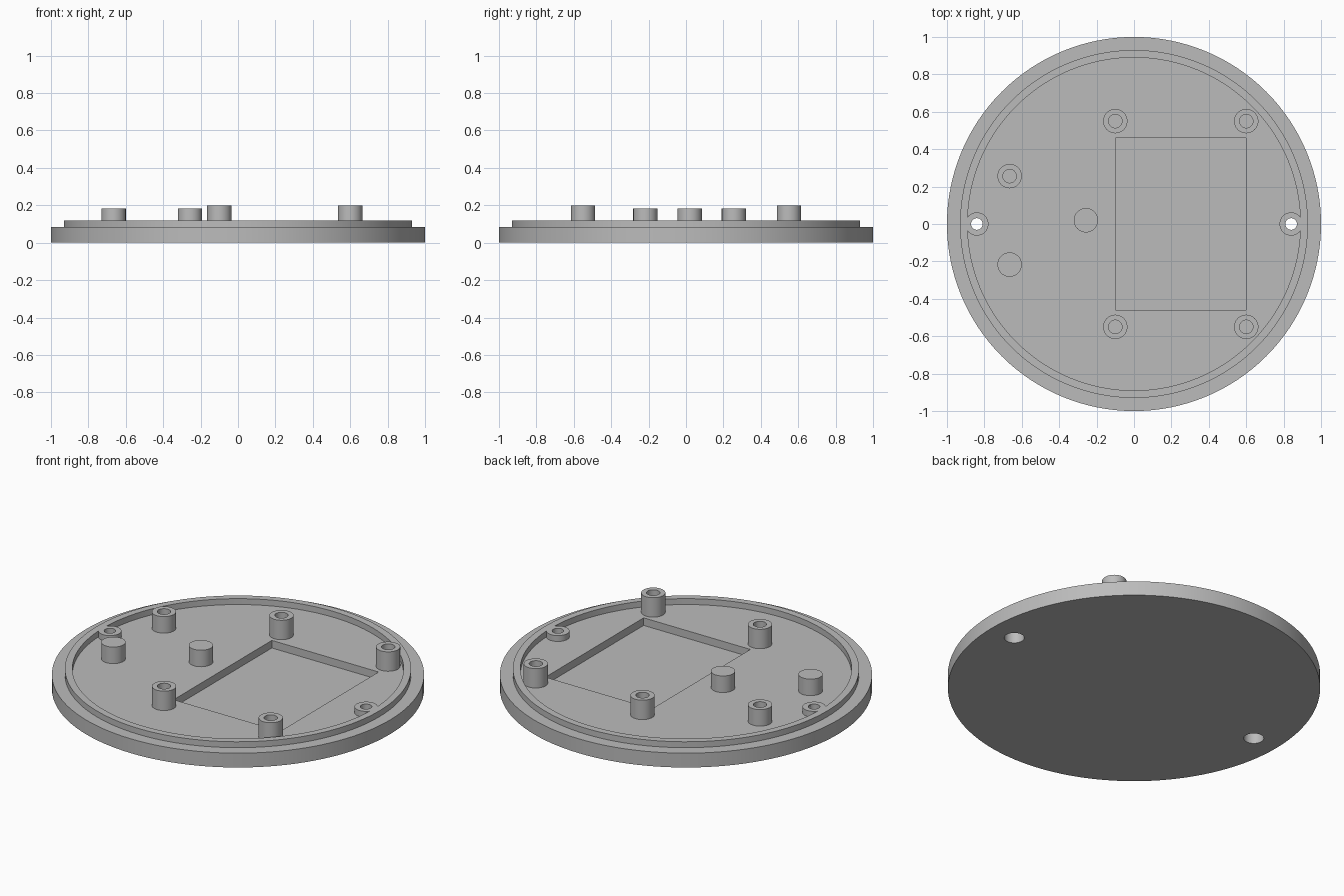
import bpy, bmesh, math

if "Cube" in bpy.data.objects:
    bpy.data.objects.remove(bpy.data.objects["Cube"])

FLOOR, RIM_TOP = 0.085, 0.12

grey = bpy.data.materials.new("plain_grey")
grey.diffuse_color = (0.5, 0.5, 0.5, 1)
grey.use_nodes = True
grey.node_tree.nodes["Principled BSDF"].inputs["Base Color"].default_value = grey.diffuse_color


def finish(name, bm):
    bmesh.ops.recalc_face_normals(bm, faces=bm.faces)
    mesh = bpy.data.meshes.new(name)
    bm.to_mesh(mesh)
    bm.free()
    mesh.materials.append(grey)
    obj = bpy.data.objects.new(name, mesh)
    bpy.context.collection.objects.link(obj)
    return obj


def activate(obj):
    bpy.ops.object.select_all(action='DESELECT')
    obj.select_set(True)
    bpy.context.view_layer.objects.active = obj


def smooth(obj):
    activate(obj)
    bpy.ops.object.shade_smooth_by_angle(angle=math.radians(30))


def lathe(name, profile, x=0, y=0, steps=48):
    """Spin a closed (radius, height) profile around the vertical axis."""
    bm = bmesh.new()
    verts = [bm.verts.new((r, 0, z)) for r, z in profile]
    n = len(verts)
    edges = [bm.edges.new((verts[i], verts[(i + 1) % n])) for i in range(n)
             if profile[i][0] or profile[(i + 1) % n][0]]
    bmesh.ops.spin(bm, geom=verts + edges, cent=(0, 0, 0), axis=(0, 0, 1),
                   angle=2 * math.pi, steps=steps, use_merge=True)
    bmesh.ops.remove_doubles(bm, verts=bm.verts, dist=1e-5)
    bmesh.ops.translate(bm, verts=bm.verts, vec=(x, y, 0))
    return finish(name, bm)


def boolean(target, tool, operation):
    mod = target.modifiers.new(operation.lower(), 'BOOLEAN')
    mod.object, mod.operation, mod.solver = tool, operation, 'EXACT'
    tool.hide_render = True
    activate(target)
    bpy.ops.object.modifier_apply(modifier=mod.name)
    bpy.data.objects.remove(tool)


# Round plate with raised rim
plate = lathe("base_plate", [(0, 0), (1, 0), (1, FLOOR), (0.93, FLOOR),
                             (0.93, RIM_TOP), (0.89, RIM_TOP),
                             (0.89, FLOOR), (0, FLOOR)], steps=128)

# Rectangular pocket in the floor
bm = bmesh.new()
bmesh.ops.create_cube(bm, size=1)
bmesh.ops.scale(bm, verts=bm.verts, vec=(0.70, 0.92, 0.2))
bmesh.ops.translate(bm, verts=bm.verts, vec=(0.25, 0, 0.14))
boolean(plate, finish("pocket_cutter", bm), 'DIFFERENCE')

# Two screw bosses against the rim, drilled through and counterbored below
for x in (-0.84, 0.84):
    boss = lathe("screw_boss", [(0, 0.05), (0.062, 0.05),
                                (0.062, RIM_TOP), (0, RIM_TOP)], x)
    boolean(plate, boss, 'UNION')
    drill = lathe("screw_cutter", [(0, -0.1), (0.054, -0.1), (0.054, 0.075),
                                   (0.031, 0.075), (0.031, 0.3), (0, 0.3)], x)
    boolean(plate, drill, 'DIFFERENCE')
smooth(plate)


def post(name, x, y, top, hollow):
    inner = 0.036 if hollow else 0
    smooth(lathe(name, [(inner, FLOOR), (0.065, FLOOR),
                        (0.065, top), (inner, top)], x, y))


# Four tall hollow posts around the pocket
for x in (-0.1, 0.6):
    for y in (-0.55, 0.55):
        post("board_post", x, y, 0.2, True)

# Three short posts on the left, one of them hollow
post("short_hollow_post", -0.665, 0.256, 0.183, True)
post("short_solid_post", -0.665, -0.217, 0.183, False)
post("short_solid_post", -0.257, 0.02, 0.183, False)
